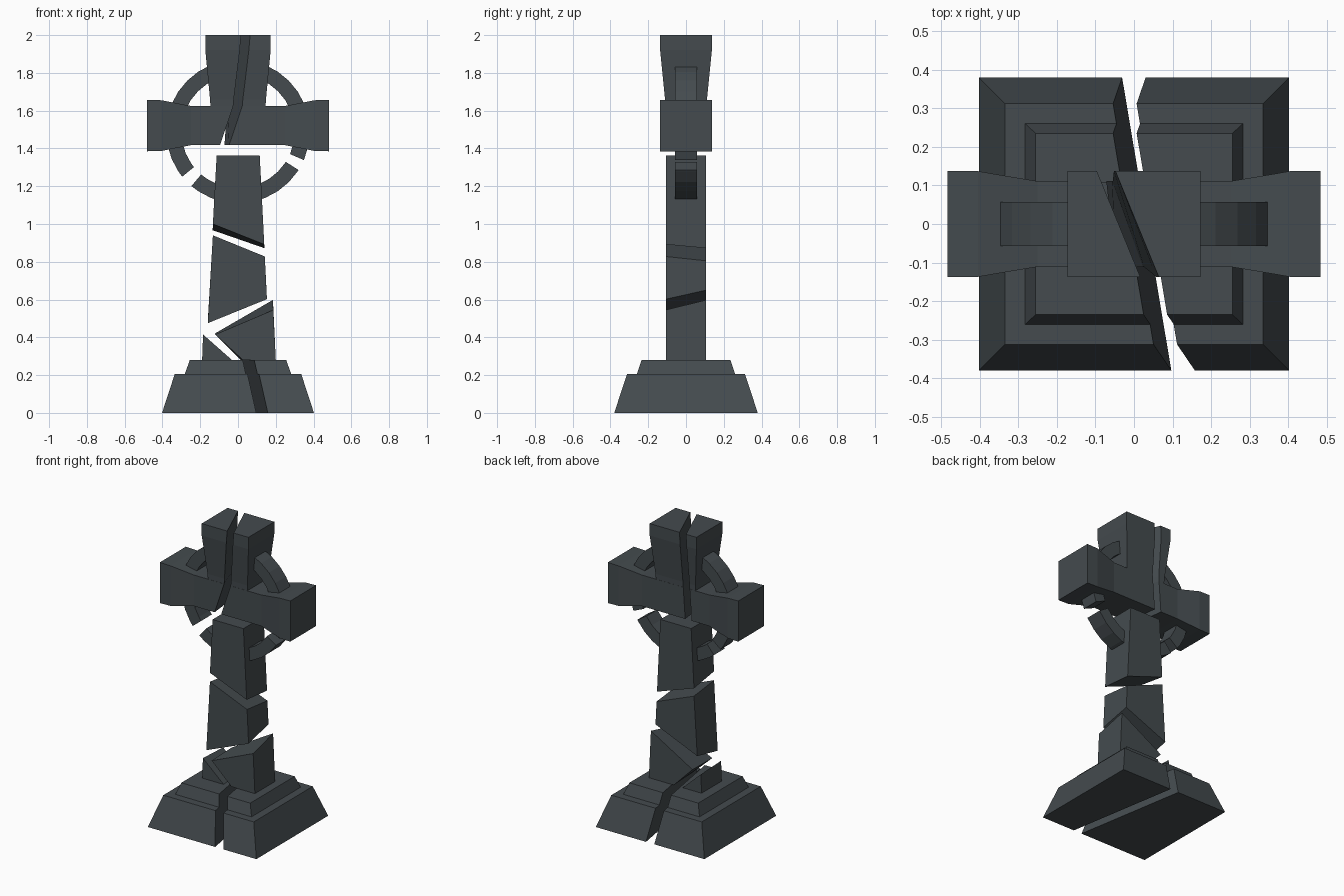
import bpy, bmesh, math

if "Cube" in bpy.data.objects:
    bpy.data.objects.remove(bpy.data.objects["Cube"])

stone = bpy.data.materials.new("dark_slate_stone")
stone.diffuse_color = (0.058, 0.070, 0.077, 1)
stone.use_nodes = True
stone.node_tree.nodes["Principled BSDF"].inputs["Base Color"].default_value = stone.diffuse_color


def loft(name, *stacks):
    """Join equal-length point rings into capped solids; one object per call."""
    bm = bmesh.new()
    for rings in stacks:
        vs = [[bm.verts.new(p) for p in r] for r in rings]
        n = len(vs[0])
        for a, b in zip(vs, vs[1:]):
            for i in range(n):
                j = (i + 1) % n
                bm.faces.new((a[i], a[j], b[j], b[i]))
        bm.faces.new(vs[0])
        bm.faces.new(vs[-1])
    bmesh.ops.recalc_face_normals(bm, faces=bm.faces)
    me = bpy.data.meshes.new(name)
    bm.to_mesh(me)
    bm.free()
    me.materials.append(stone)
    ob = bpy.data.objects.new(name, me)
    bpy.context.collection.objects.link(ob)
    return ob


# Stepped plinth, split by a slanted crack
def base_crack(s, y, z):
    return 0.033 - 0.168 * y - 0.17 * z + (0.061 if s > 0 else 0)


def base_ring(s, z, x, y):
    return [(s * x, -y, z), (base_crack(s, -y, z), -y, z),
            (base_crack(s, y, z), y, z), (s * x, y, z)]


PLINTH = [(0, 0.402, 0.38), (0.205, 0.335, 0.312), (0.205, 0.282, 0.26), (0.28, 0.255, 0.235)]
for s, side in ((-1, "left"), (1, "right")):
    loft("plinth_" + side, [base_ring(s, *p) for p in PLINTH])


# Shaft fragments: front outline lofted to back outline
def slab(name, front, back, d=0.107):
    loft(name, [[(x, -d, z) for x, z in front], [(x, d, z) for x, z in back]])


slab("shaft_stub_left",
     [(-0.19, 0.28), (-0.032, 0.28), (-0.185, 0.415)],
     [(-0.19, 0.28), (-0.05, 0.28), (-0.185, 0.405)])
slab("shaft_stub_right",
     [(0.026, 0.28), (0.2, 0.28), (0.187, 0.545), (-0.12, 0.415)],
     [(0.015, 0.28), (0.2, 0.28), (0.185, 0.598), (-0.123, 0.42)])
slab("shaft_middle",
     [(-0.16, 0.475), (0.153, 0.602), (0.142, 0.828), (-0.133, 0.94)],
     [(-0.158, 0.52), (0.151, 0.65), (0.143, 0.805), (-0.134, 0.915)])
slab("shaft_upper",
     [(-0.133, 1.0), (0.139, 0.892), (0.115, 1.362), (-0.113, 1.362)],
     [(-0.134, 0.967), (0.14, 0.872), (0.115, 1.362), (-0.113, 1.362)])


# Cross head, split by a bent crack: height -> (middle x, slope along y)
KEYS = [(1.417, -0.1075, -0.11), (1.625, -0.065, -0.36), (2.0, -0.04, -0.41)]


def head_crack(s, y, z):
    a, b = (KEYS[0], KEYS[1]) if z <= KEYS[1][0] else (KEYS[1], KEYS[2])
    t = (z - a[0]) / (b[0] - a[0])
    x = a[1] + (b[1] - a[1]) * t + (a[2] + (b[2] - a[2]) * t) * y
    return x + (0.048 if s > 0 else 0)


def arm_ring(x, lo, hi, y):
    return [(x, -y, lo), (x, -y, hi), (x, y, hi), (x, y, lo)]


def top_ring(s, z, x, y):
    return [(s * x, -y, z), (head_crack(s, -y, z), -y, z),
            (head_crack(s, y, z), y, z), (s * x, y, z)]


for s, side in ((-1, "left"), (1, "right")):
    arm = [arm_ring(s * 0.483, 1.385, 1.657, 0.137), arm_ring(s * 0.405, 1.387, 1.655, 0.137),
           arm_ring(s * 0.25, 1.417, 1.625, 0.111)]
    arm.append([(head_crack(s, y, z), y, z) for _, y, z in arm[-1]])
    top = [top_ring(s, *p) for p in ((1.625, 0.146, 0.11), (1.66, 0.148, 0.111),
                                     (1.92, 0.173, 0.137), (2.0, 0.173, 0.137))]
    loft("cross_head_" + side, arm, top)


# Ring fragments (32-sided circle, broken in the lower quarters)
def arc(name, a0, a1, step=11.25, d=0.057):
    mids = [k * step for k in range(33) if a0 + 0.5 < k * step < a1 - 0.5]
    rings = []
    for a in [a0] + mids + [a1]:
        c, q = math.cos(math.radians(a)), math.sin(math.radians(a))
        rings.append([(r * c, y, 1.49 + r * q)
                      for r, y in ((0.3, -d), (0.38, -d), (0.38, d), (0.3, d))])
    loft(name, rings)


arc("ring_upper_right", 11.25, 67.5)
arc("ring_upper_left", 112.5, 168.75)
arc("ring_left_arm_stub", 191.25, 219)
arc("ring_lower_left", 229.5, 257)
arc("ring_lower_right", 283, 327.5)
arc("ring_right_arm_stub", 336.5, 348.75)
